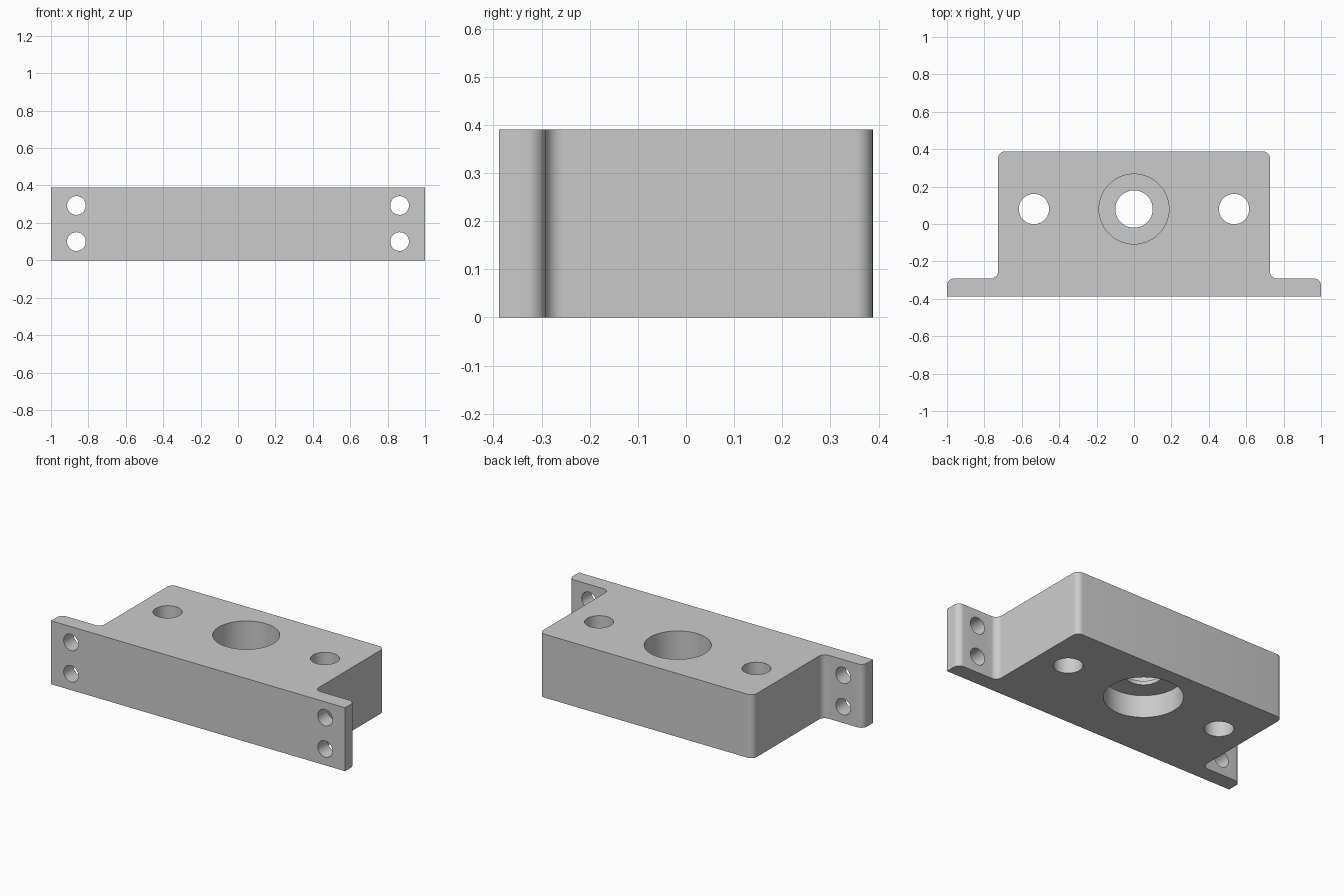
import bpy
import bmesh
import math
from mathutils import Matrix

default = bpy.data.objects.get("Cube")
if default:
    bpy.data.objects.remove(default, do_unlink=True)

HEIGHT = 0.39
BACK, FRONT, STEP = 0.388, -0.388, -0.292   # STEP is the rear face of the flange
HALF_BODY, HALF_FLANGE = 0.727, 1.0
HOLE_Y = 0.08

grey = bpy.data.materials.new("grey metal")
grey.use_nodes = True
colour = (0.6, 0.6, 0.6, 1)
grey.diffuse_color = colour
grey.node_tree.nodes["Principled BSDF"].inputs["Base Color"].default_value = colour


def make_object(name, bm):
    mesh = bpy.data.meshes.new(name)
    bm.to_mesh(mesh)
    bm.free()
    mesh.materials.append(grey)
    obj = bpy.data.objects.new(name, mesh)
    bpy.context.collection.objects.link(obj)
    return obj


# Flanged block: extruded profile with every upright edge rounded except the front two
half = [(HALF_FLANGE, FRONT), (HALF_FLANGE, STEP), (HALF_BODY, STEP), (HALF_BODY, BACK)]
profile = half + [(-x, y) for x, y in reversed(half)]
bm = bmesh.new()
base = bm.faces.new([bm.verts.new((x, y, 0)) for x, y in profile])
top = bmesh.ops.extrude_face_region(bm, geom=[base])["geom"]
bmesh.ops.translate(bm, vec=(0, 0, HEIGHT),
                    verts=[g for g in top if isinstance(g, bmesh.types.BMVert)])
bmesh.ops.recalc_face_normals(bm, faces=bm.faces)
upright = [e for e in bm.edges
           if abs(e.verts[0].co.z - e.verts[1].co.z) > 0.1
           and e.verts[0].co.y > FRONT + 0.01]
bmesh.ops.bevel(bm, geom=upright, offset=0.038, segments=8, profile=0.5, affect='EDGES')
block = make_object("mounting_block", bm)


def drill(centre, radius, depth, along_y=False):
    """Cut a round hole out of the block."""
    bm = bmesh.new()
    turn = Matrix.Rotation(math.pi / 2, 4, 'X') if along_y else Matrix()
    bmesh.ops.create_cone(bm, cap_ends=True, segments=64, radius1=radius, radius2=radius,
                          depth=depth, matrix=Matrix.Translation(centre) @ turn)
    cutter = make_object("hole_cutter", bm)
    cutter.hide_render = True
    mod = block.modifiers.new("hole", 'BOOLEAN')
    mod.operation = 'DIFFERENCE'
    mod.solver = 'EXACT'
    mod.object = cutter
    bpy.context.view_layer.objects.active = block
    bpy.ops.object.modifier_apply(modifier=mod.name)
    bpy.data.objects.remove(cutter, do_unlink=True)


def drill_upright(x, radius, low, high):
    drill((x, HOLE_Y, (low + high) / 2), radius, high - low)


# Central bore: wide seat below, thin web with a small hole, narrower seat above
drill_upright(0, 0.1, -0.2, 0.6)
drill_upright(0, 0.218, -0.2, 0.136)
drill_upright(0, 0.187, 0.16, 0.6)

# Side through holes and flange screw holes
for side in (-1, 1):
    drill_upright(side * 0.535, 0.081, -0.2, 0.6)
    for z in (0.1, 0.293):
        drill((side * 0.864, (FRONT + STEP) / 2, z), 0.05, 0.3, along_y=True)

# Smooth rounded walls, crisp edges
bpy.ops.object.select_all(action='DESELECT')
block.select_set(True)
bpy.context.view_layer.objects.active = block
bpy.ops.object.shade_smooth_by_angle(angle=math.radians(30))
